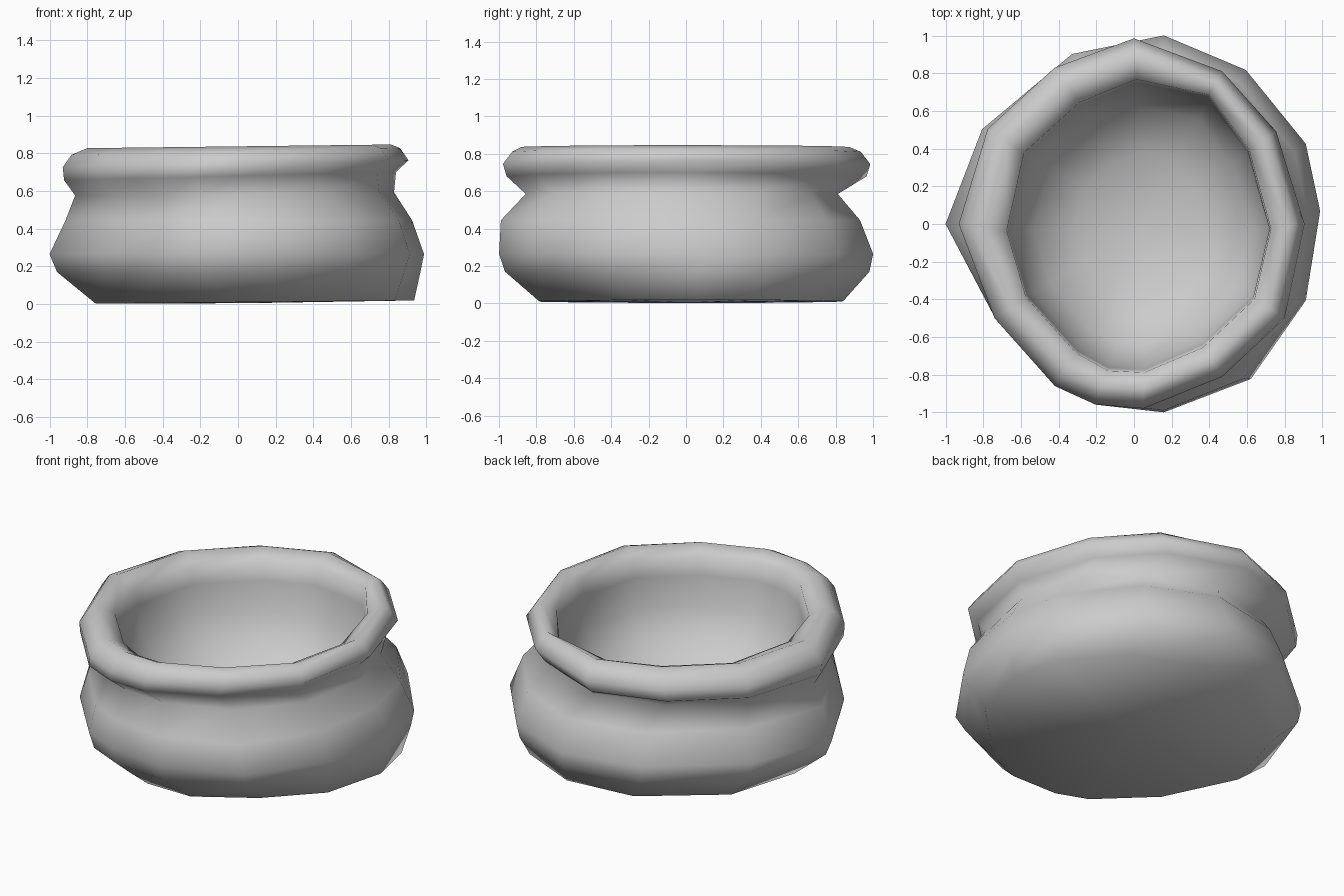
import bpy, bmesh
from math import sin, cos, radians

if "Cube" in bpy.data.objects:
    bpy.data.objects.remove(bpy.data.objects["Cube"])

# Hand-shaped outlines: (angle, radius) for 13 sides, going round from +x
BODY_ANGLES = (4, 25, 54, 81, 110, 148, 180, 214, 244, 258, 279, 307, 336)
BODY = list(zip(BODY_ANGLES,
                (.99, 1.006, 1.01, 1.013, .96, .95, 1, .89, .957, .98, 1.012, 1.03, .998)))
FOOT = list(zip(BODY_ANGLES,
                (.99, 1.006, 1.0, 1.013, 1.0, 1.0, 1, .92, .957, .97, .97, .90, .95)))
RIM = list(zip((0, 33, 60, 90, 117, 147, 180, 214, 244, 258, 273, 300, 328),
               (.905, .9, .936, .985, .93, .926, .93, .893, .957, .98, .98, .936, .943)))
MOUTH = list(zip((-2, 33, 60, 89, 114, 147, 183, 214, 246, 260, 274, 299, 328),
                 (.72, .72, .784, .76, .70, .688, .67, .685, .743, .783, .782, .743, .746)))

# Profile rings: outline a, outline b, mix, x scale, y scale, dx, dy, z, tilt along x
RINGS = [
    (FOOT, FOOT, 0, .85, .83, .095, .01, .010, .010),     # foot
    (BODY, FOOT, .3, .97, .98, .01, 0, .170, 0),          # belly
    (BODY, BODY, 0, 1, 1, 0, 0, .265, 0),
    (BODY, BODY, 0, .925, .96, .01, -.03, .445, 0),       # shoulder
    (BODY, RIM, .5, .885, .84, -.01, -.025, .585, .01),   # neck
    (RIM, RIM, 0, .96, .98, -.03, 0, .68, .025),          # rim roll
    (RIM, RIM, 0, 1, 1, 0, 0, .745, .02),
    (RIM, RIM, 0, .95, .95, 0, 0, .81, .02),
    (RIM, MOUTH, .5, 1, 1, 0, 0, .837, .012),
    (MOUTH, MOUTH, 0, 1.01, 1.01, 0, 0, .79, .015),
    (MOUTH, MOUTH, 0, 1, .99, 0, 0, .68, .015),           # inner wall
    (MOUTH, MOUTH, 0, .97, .95, .015, 0, .5, 0),
    (MOUTH, MOUTH, 0, .82, .82, .02, 0, .31, 0),
    (MOUTH, MOUTH, 0, .5, .5, .02, 0, .18, 0),
]


def add_ring(bm, a, b, mix, sx, sy, dx, dy, z, tilt):
    verts = []
    for (a1, r1), (a2, r2) in zip(a, b):
        ang = radians(a1 + (a2 - a1) * mix)
        r = r1 + (r2 - r1) * mix
        x, y = r * sx * cos(ang) + dx, r * sy * sin(ang) + dy
        verts.append(bm.verts.new((x, y, z + tilt * x)))
    return verts


bm = bmesh.new()
loops = [add_ring(bm, *ring) for ring in RINGS]
n = len(BODY)
for lo, hi in zip(loops, loops[1:]):
    for i in range(n):
        j = (i + 1) % n
        bm.faces.new((lo[i], lo[j], hi[j], hi[i]))

# Underside and bowl floor as fans
under = bm.verts.new((.05, 0, 0.005))
floor = bm.verts.new((.02, 0, .14))
for i in range(n):
    j = (i + 1) % n
    bm.faces.new((loops[0][j], loops[0][i], under))
    bm.faces.new((loops[-1][i], loops[-1][j], floor))

bmesh.ops.recalc_face_normals(bm, faces=bm.faces)
for f in bm.faces:
    f.smooth = True
mesh = bpy.data.meshes.new("clay_pot")
bm.to_mesh(mesh)
bm.free()
pot = bpy.data.objects.new("clay_pot", mesh)
bpy.context.collection.objects.link(pot)
